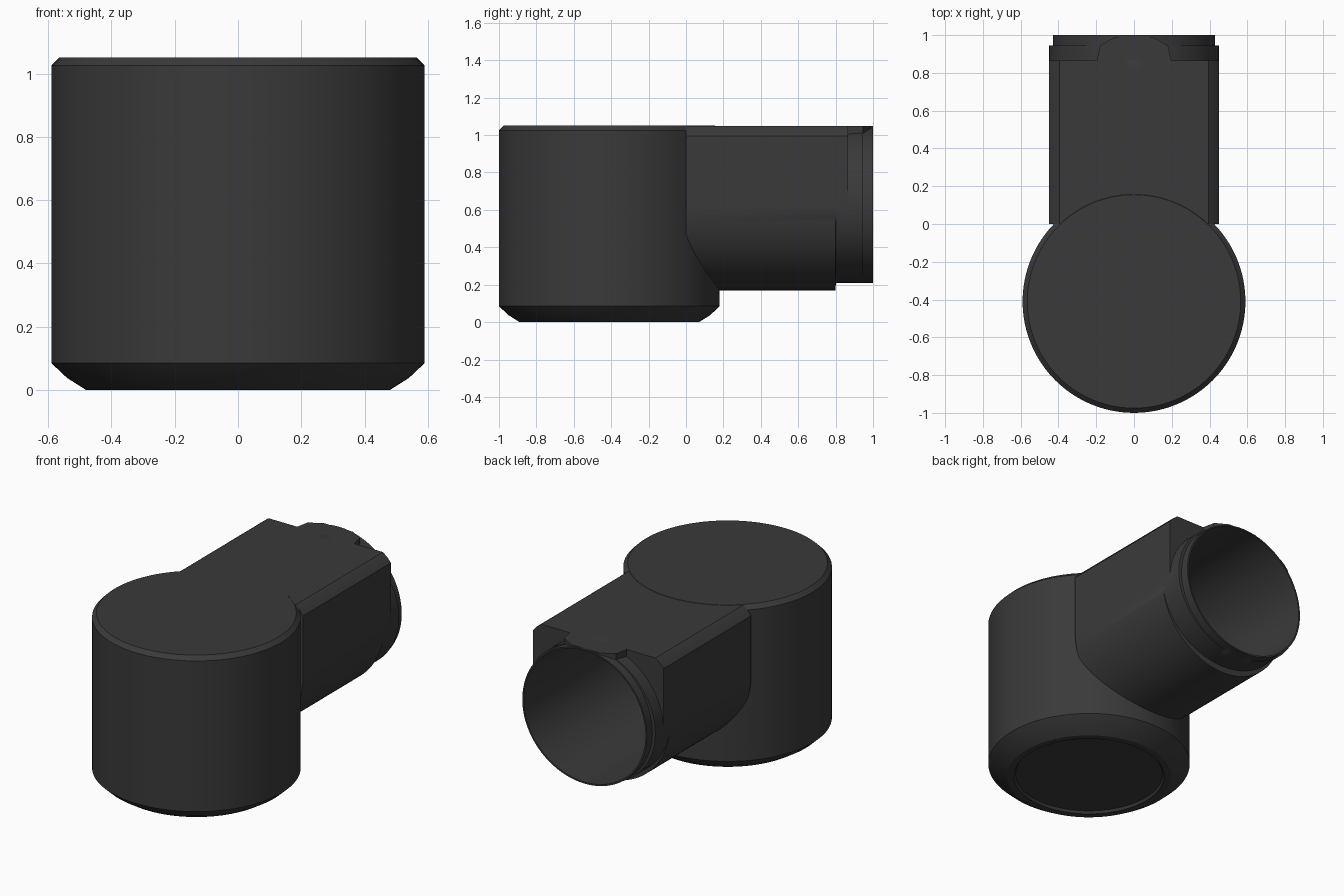
import bpy, bmesh, math

cube = bpy.data.objects.get("Cube")
if cube:
    bpy.data.objects.remove(cube, do_unlink=True)

TAU = 2 * math.pi
mat = bpy.data.materials.new("dark_grey")
mat.use_nodes = True
GREY = (0.042, 0.042, 0.042, 1)
mat.diffuse_color = GREY
shader = mat.node_tree.nodes["Principled BSDF"]
shader.inputs["Base Color"].default_value = GREY
shader.inputs["Roughness"].default_value = 0.6


def loft(name, rings):
    """Closed solid through equal-length rings of points."""
    bm = bmesh.new()
    loops = [[bm.verts.new(p) for p in ring] for ring in rings]
    for a, b in zip(loops, loops[1:]):
        for i in range(len(a)):
            j = (i + 1) % len(a)
            bm.faces.new((a[i], a[j], b[j], b[i]))
    bm.faces.new(loops[0])
    bm.faces.new(loops[-1])
    bmesh.ops.recalc_face_normals(bm, faces=bm.faces)
    mesh = bpy.data.meshes.new(name)
    bm.to_mesh(mesh)
    bm.free()
    mesh.materials.append(mat)
    obj = bpy.data.objects.new(name, mesh)
    bpy.context.collection.objects.link(obj)
    return obj


def disc(r, z, n=96, cy=-0.41):
    return [(r * math.cos(TAU * i / n), cy + r * math.sin(TAU * i / n), z) for i in range(n)]


def section(y, rx, bottom, top=1.048, boxy=False, n=96):
    """Pipe cross-section: round below, round or square-shouldered above."""
    zc = 0.62
    pts = []
    for i in range(n):
        c, s = math.cos(TAU * i / n), math.sin(TAU * i / n)
        k = 1
        if boxy and s >= 0:
            k = min(1 / max(abs(c), s), 1.89 / (abs(c) + s))
        pts.append((k * c * rx, y, zc + k * s * (top - zc if s > 0 else zc - bottom)))
    return pts


def select_only(obj):
    bpy.ops.object.select_all(action='DESELECT')
    obj.select_set(True)
    bpy.context.view_layer.objects.active = obj


# Upright body with a rounded foot, shallow base recess and chamfered top
profile = [(0.43, 0.015), (0.44, 0), (0.48, 0), (0.54, 0.038), (0.59, 0.085),
           (0.59, 1.025), (0.565, 1.05)]
body = loft("upright_body", [disc(r, z) for r, z in profile])

# Side pipe: shouldered length, stepped underside, round collar, thin rim
pipe = loft("side_pipe", [
    section(0.0, 0.45, 0.17, boxy=True),
    section(0.80, 0.45, 0.17, boxy=True),
    section(0.801, 0.45, 0.21, boxy=True),
    section(0.865, 0.45, 0.21, boxy=True),
    section(0.866, 0.45, 0.21),
    section(0.945, 0.45, 0.21),
    section(0.946, 0.43, 0.21),
    section(1.0, 0.43, 0.21)])

# Flat key bridging the shoulder and collar on top
key = loft("top_key", [
    [(-w, y, 0.97), (w, y, 0.97), (w, y, 1.048), (-w, y, 1.048)]
    for y, w in ((0.85, 0.2), (0.945, 0.18), (0.99, 0.1))])

# Open bore through the pipe into the body
cutter = loft("bore_cutter", [section(y, 0.42, 0.22, 1.04) for y in (-0.2, 1.2)])
cutter.hide_render = True
for obj in (body, pipe, key):
    select_only(obj)
    cut = obj.modifiers.new("bore", 'BOOLEAN')
    cut.operation = 'DIFFERENCE'
    cut.solver = 'EXACT'
    cut.object = cutter
    bpy.ops.object.modifier_apply(modifier=cut.name)
    bpy.ops.object.shade_smooth_by_angle(angle=math.radians(30))
bpy.data.objects.remove(cutter, do_unlink=True)
